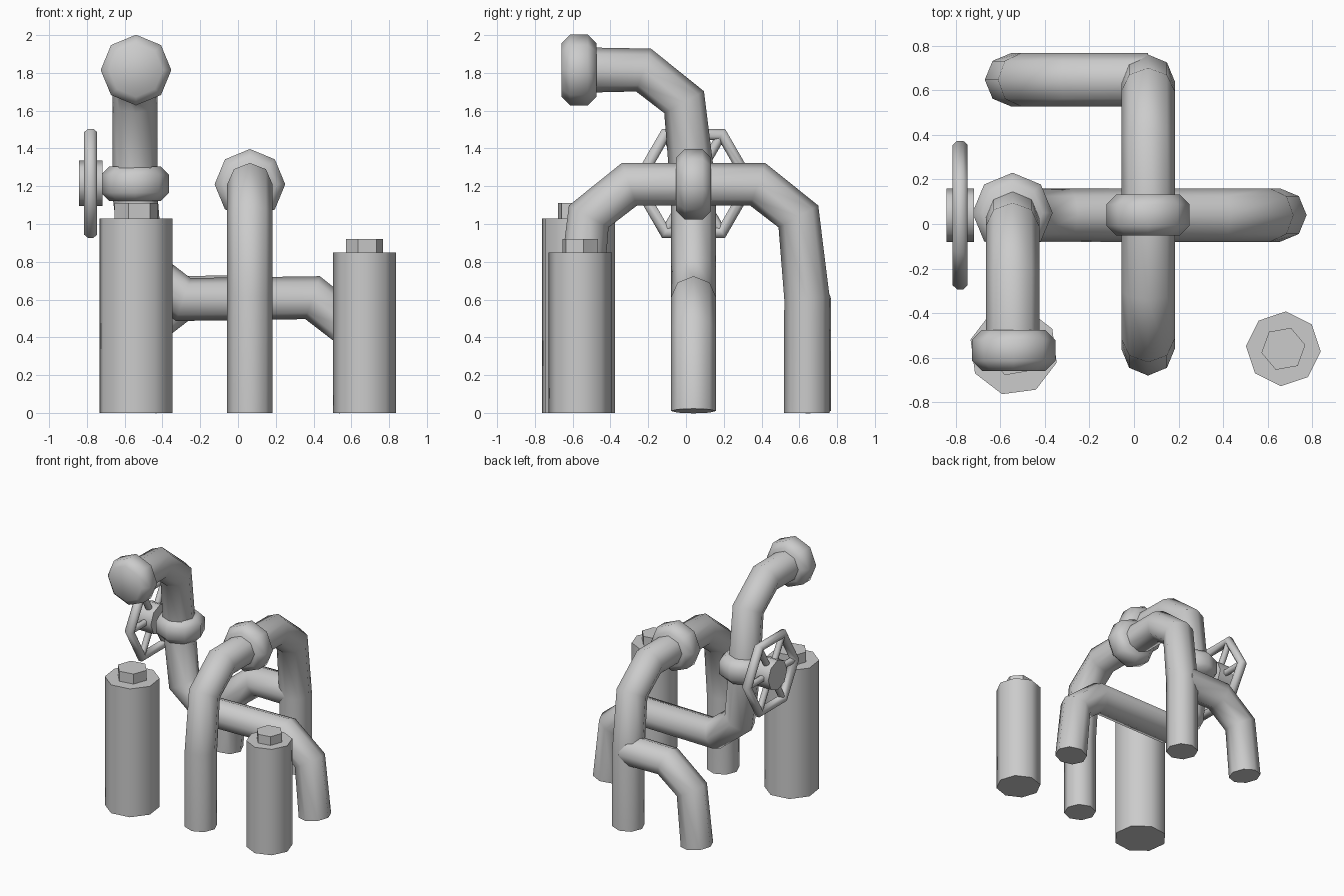
import bpy, bmesh, math
from mathutils import Matrix, Vector

if "Cube" in bpy.data.objects:
    bpy.data.objects.remove(bpy.data.objects["Cube"], do_unlink=True)

grey = bpy.data.materials.new("plain_grey")
grey.use_nodes = True
COLOUR = (0.6, 0.6, 0.6, 1)
grey.diffuse_color = COLOUR
grey.node_tree.nodes["Principled BSDF"].inputs["Base Color"].default_value = COLOUR

PIPE_R = 0.12


def finish(ob, name):
    ob.name = name
    ob.data.materials.clear()
    ob.data.materials.append(grey)
    bpy.ops.object.select_all(action='DESELECT')
    ob.select_set(True)
    bpy.context.view_layer.objects.active = ob
    bpy.ops.object.shade_smooth_by_angle(angle=math.radians(50))
    return ob


def pipe(name, points, radius=PIPE_R):
    """Eight-sided capped tube through the points."""
    cu = bpy.data.curves.new(name, 'CURVE')
    cu.dimensions = '3D'
    cu.bevel_depth, cu.bevel_resolution = radius, 2
    cu.use_fill_caps = True
    sp = cu.splines.new('POLY')
    sp.points.add(len(points) - 1)
    for p, co in zip(sp.points, points):
        p.co = (*co, 1)
    ob = bpy.data.objects.new(name, cu)
    bpy.context.collection.objects.link(ob)
    bpy.ops.object.select_all(action='DESELECT')
    ob.select_set(True)
    bpy.context.view_layer.objects.active = ob
    bpy.ops.object.convert(target='MESH')
    ob = bpy.context.object
    # weld the end caps to the tube
    bm = bmesh.new()
    bm.from_mesh(ob.data)
    bmesh.ops.remove_doubles(bm, verts=bm.verts, dist=0.0005)
    bmesh.ops.recalc_face_normals(bm, faces=bm.faces)
    bm.to_mesh(ob.data)
    bm.free()
    return finish(ob, name)


def lathe(name, profile, centre, axis='Z', sides=8, phase=0, closed=False):
    """Revolve (radius, height) pairs about an axis through centre."""
    bm = bmesh.new()
    turn = {'X': Matrix.Rotation(math.pi / 2, 4, 'Y'),
            'Y': Matrix.Rotation(math.pi / 2, 4, 'X'),
            'Z': Matrix.Identity(4)}[axis]
    mat = Matrix.Translation(centre) @ turn
    angles = [math.radians(phase) + math.tau * i / sides for i in range(sides)]
    rings = [[bm.verts.new(mat @ Vector((r * math.cos(a), r * math.sin(a), h)))
              for a in angles] for r, h in profile]
    pairs = list(zip(rings, rings[1:]))
    if closed:
        pairs.append((rings[-1], rings[0]))
    else:
        bm.faces.new(rings[0])
        bm.faces.new(rings[-1])
    for lo, hi in pairs:
        for i in range(sides):
            j = (i + 1) % sides
            bm.faces.new((lo[i], lo[j], hi[j], hi[i]))
    bmesh.ops.recalc_face_normals(bm, faces=bm.faces)
    me = bpy.data.meshes.new(name)
    bm.to_mesh(me)
    bm.free()
    ob = bpy.data.objects.new(name, me)
    bpy.context.collection.objects.link(ob)
    return finish(ob, name)


def post(name, x, y, radius, height, cap_radius, cap_top, phase):
    """Upright tank with a hexagonal cap."""
    lathe(name, [(radius, 0), (radius, height)], (x, y, 0), phase=phase)
    lathe(name + "_cap", [(cap_radius, height - 0.01), (cap_radius, cap_top)],
          (x, y, 0), sides=6, phase=10)


def collar(name, centre, axis, radius=0.187):
    """Chamfered coupling ring."""
    w, c = 0.092, 0.045
    lathe(name, [(radius - c, -w), (radius, c - w), (radius, w - c), (radius - c, w)],
          centre, axis)


def elbow(x, z, side, rise):
    """Three path points (along, height) turning a level pipe up or down."""
    return [(x, z), (x + side * 0.215, z + rise * 0.17), (x + side * 0.26, z + rise * 0.6)]


# Tanks
post("tall_tank", -0.54, -0.57, 0.2, 1.03, 0.115, 1.11, -15)
post("short_tank", 0.67, -0.56, 0.168, 0.85, 0.1, 0.92, -4)

# Large arch standing on the floor
AX, MID = 0.063, 0.04
half = elbow(0.34, 1.21, 1, -1) + [(0.6, 0)]
arch = [(AX, MID - y, z) for y, z in reversed(half)] + [(AX, MID + y, z) for y, z in half]
pipe("arch_pipe", arch)
collar("arch_collar", (AX, MID, 1.21), 'Y')

# Cross pipe: floor on the left, rising to the neck on the right
left = elbow(0.395, 0.6, 1, -1)
right = elbow(-0.29, 0.6, -1, 1)
pipe("cross_pipe", [(x, MID, z + 0.01) for x, z in reversed(left)]
     + [(x, MID, z) for x, z in right])

# Rear branch running from the arch to the floor
pipe("rear_branch", [(AX, 0.647, 0.61)]
     + [(x, 0.647, z) for x, z in elbow(-0.29, 0.61, -1, -1)])

# Neck bending forward to a blunt end
NX = -0.545
neck = elbow(-0.225, 1.815, 1, -1)
pipe("neck_pipe", [(NX, y, z) for y, z in reversed(neck)] + [(NX, -0.55, 1.815)])
collar("neck_collar", (NX, MID + 0.01, 1.213), 'Z', 0.18)
collar("neck_end", (-0.54, -0.567, 1.815), 'Y')

# Hand wheel: hub, hexagonal rim and spokes
WX, WZ, RIM = -0.78, 1.215, 0.3
lathe("wheel_hub", [(0.12, -0.062), (0.12, 0.062)], (WX, MID, WZ), 'X')
ring = [math.tau * (i + 0.5) / 8 for i in range(8)]
lathe("wheel_rim", [(RIM + 0.036 * math.cos(a), 0.037 * math.sin(a)) for a in ring],
      (WX, MID, WZ), 'X', sides=6, phase=90, closed=True)
for i in range(6):
    a = math.tau * i / 6
    d = Vector((0, math.cos(a), math.sin(a)))
    c = Vector((WX, MID, WZ))
    pipe(f"wheel_spoke_{i + 1}", [c + d * 0.08, c + d * RIM], 0.025)
